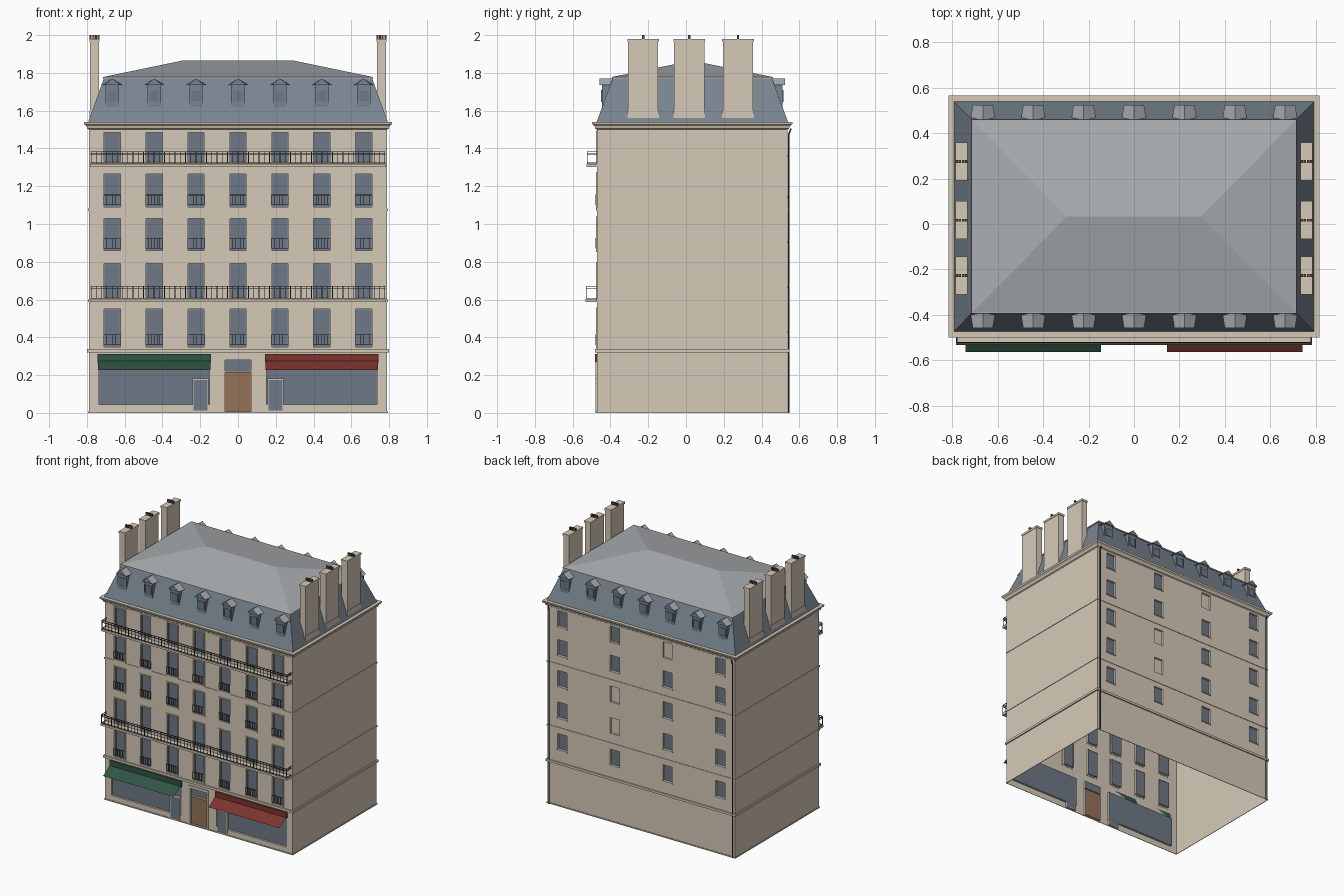
import bpy, bmesh
from mathutils import Vector

cube = bpy.data.objects.get("Cube")
if cube:
    bpy.data.objects.remove(cube, do_unlink=True)


def material(name, r, g, b):
    m = bpy.data.materials.new(name)
    m.use_nodes = True
    m.diffuse_color = (r, g, b, 1)
    m.node_tree.nodes["Principled BSDF"].inputs["Base Color"].default_value = (r, g, b, 1)
    return m


stone = material("limestone", 0.67, 0.59, 0.48)
slate = material("blue slate", 0.19, 0.235, 0.285)
zinc = material("grey zinc", 0.40, 0.42, 0.435)
glass = material("window glass", 0.155, 0.19, 0.24)
wood = material("door wood", 0.30, 0.17, 0.095)
iron = material("dark iron", 0.04, 0.045, 0.05)
green = material("green awning", 0.03, 0.09, 0.062)
red = material("red awning", 0.20, 0.036, 0.026)
clay = material("clay pots", 0.12, 0.07, 0.04)


def finish(name, bm, *mats, fix=True):
    if fix:
        bmesh.ops.recalc_face_normals(bm, faces=bm.faces)
    mesh = bpy.data.meshes.new(name)
    bm.to_mesh(mesh)
    bm.free()
    for m in mats:
        mesh.materials.append(m)
    ob = bpy.data.objects.new(name, mesh)
    bpy.context.collection.objects.link(ob)
    return ob


def boxes(name, mat, items):
    """Join boxes given as (x0, x1, y0, y1, z0, z1)."""
    bm = bmesh.new()
    for x0, x1, y0, y1, z0, z1 in items:
        vs = bmesh.ops.create_cube(bm, size=1)["verts"]
        for v in vs:
            v.co = Vector((x0 if v.co.x < 0 else x1, y0 if v.co.y < 0 else y1,
                           z0 if v.co.z < 0 else z1))
    return finish(name, bm, mat)


def loft(name, mat, rings):
    """Stack rectangles given as (half width, y0, y1, z)."""
    bm = bmesh.new()
    loops = [[bm.verts.new(p) for p in ((-w, a, z), (w, a, z), (w, b, z), (-w, b, z))]
             for w, a, b, z in rings]
    for lo, hi in zip(loops, loops[1:]):
        for i in range(4):
            j = (i + 1) % 4
            bm.faces.new((lo[i], lo[j], hi[j], hi[i]))
    bmesh.ops.remove_doubles(bm, verts=bm.verts, dist=0.0001)
    return finish(name, bm, mat, fix=False)


def wall(name, y, top, out, depth, holes):
    """Wall sheet with recessed openings (x0, x1, z0, z1, material index)."""
    bm = bmesh.new()

    def quad(pts, index=0):
        vs = [bm.verts.new(p) for p in pts]
        bm.faces.new(vs if out < 0 else vs[::-1]).material_index = index

    xs = sorted({-W, W} | {round(x, 4) for h in holes for x in h[:2]})
    zs = sorted({0, top} | {round(z, 4) for h in holes for z in h[2:4]})
    for a, b in zip(xs, xs[1:]):
        for c, d in zip(zs, zs[1:]):
            mx, mz = (a + b) / 2, (c + d) / 2
            if not any(h[0] < mx < h[1] and h[2] < mz < h[3] for h in holes):
                quad(((a, y, c), (b, y, c), (b, y, d), (a, y, d)))
    q = y - out * depth
    for a, b, c, d, index in holes:
        quad(((a, q, c), (b, q, c), (b, q, d), (a, q, d)), index)
        ring = [(a, c), (b, c), (b, d), (a, d)]
        for (x, z), (u, v) in zip(ring, ring[1:] + ring[:1]):
            quad(((x, y, z), (u, y, v), (u, q, v), (x, q, z)))
    bmesh.ops.remove_doubles(bm, verts=bm.verts, dist=0.0001)
    return finish(name, bm, stone, glass, wood, fix=False)


def border(a, b, c, d, t, y0, y1):
    """Four boxes around an opening."""
    return [(a - t, a, y0, y1, c - t, d + t), (b, b + t, y0, y1, c - t, d + t),
            (a, b, y0, y1, d, d + t), (a, b, y0, y1, c - t, c)]


W, F, B, TOP = 0.79, -0.472, 0.538, 1.52
columns = [i * 0.2217 for i in range(-3, 4)]
rows = [(0.35, 0.55), (0.61, 0.79), (0.86, 1.03), (1.09, 1.265), (1.33, 1.485)]

# Front wall with windows, shopfronts and entrance
windows = [(x - 0.043, x + 0.043, lo, hi, 1) for x in columns for lo, hi in rows]
shops = [(-0.735, -0.15, 0.045, 0.27, 1), (0.15, 0.735, 0.045, 0.27, 1)]
entrance = [(-0.07, 0.07, 0.005, 0.215, 2), (-0.07, 0.07, 0.222, 0.28, 1)]
wall("front_wall", F, TOP, -1, 0.015, windows + shops + entrance)

surrounds, sashes = [], []
for a, b, c, d, _ in windows:
    surrounds += border(a, b, c, d, 0.009, F - 0.005, F + 0.002)
    sashes += border(a + 0.004, b - 0.004, c + 0.004, d - 0.004, 0.004, F + 0.009, F + 0.016)
boxes("window_surrounds", stone, surrounds)
boxes("window_sashes", slate, sashes)
boxes("entrance_surround", stone, [
    (-0.082, -0.07, F - 0.006, F, 0, 0.3), (0.07, 0.082, F - 0.006, F, 0, 0.3),
    (-0.07, 0.07, F - 0.006, F, 0.28, 0.3)])

# Shop doors beside the entrance
for side, name in ((-1, "right"), (1, "left")):
    a, b = sorted((side * 0.162, side * 0.235))
    boxes(name + "_shop_door", glass, [(a, b, F - 0.004, F + 0.015, 0.012, 0.175)])
    boxes(name + "_shop_door_frame", stone, border(a, b, 0.012, 0.175, 0.006, F - 0.006, F + 0.015))

# Back wall, with a few blind windows
blind = {(2, 0), (1, 4), (2, 2)}
back_cols = [0.665, 0.2217, -0.2217, -0.665]
blind = {(1, 2), (1, 3), (2, 0)}
tops = [hi for lo, hi in rows[::-1]]
back_holes = [(x - 0.039, x + 0.039, hi - 0.12, hi, 0 if (i, j) in blind else 1)
              for i, x in enumerate(back_cols) for j, hi in enumerate(tops)]
wall("back_wall", B, TOP, 1, 0.015, back_holes)
sills = [(a - 0.006, b + 0.006, B, B + 0.005, c - 0.008, c)
         for a, b, c, d, index in back_holes if index]
boxes("back_sills", stone, sills)

# Side walls
for side, name in ((-1, "right"), (1, "left")):
    bm = bmesh.new()
    pts = [(side * W, F, 0), (side * W, B, 0), (side * W, B, TOP), (side * W, F, TOP)]
    bm.faces.new([bm.verts.new(p) for p in pts[::side]])
    finish(name + "_wall", bm, stone, fix=False)


# String courses and cornice
def course(name, z0, z1, e):
    loft(name, stone, [(W, F, B, z0), (W + e, F - e, B + e, z0),
                       (W + e, F - e, B + e, z1), (W, F, B, z1)])


course("ground_course", 0.32, 0.337, 0.009)
course("lower_course", 0.588, 0.6, 0.004)
course("upper_course", 1.07, 1.082, 0.004)
course("plinth", 0, 0.008, 0.004)
loft("cornice", stone, [(W + e, F - e, B + e, z) for e, z in (
    (0, 1.5), (0.008, 1.505), (0.012, 1.518), (0.024, 1.528), (0.027, 1.541), (0, 1.541))])

# Mansard and hipped top
loft("mansard_slope", slate, [(0.793, -0.473, 0.54, 1.54), (0.71, -0.388, 0.455, 1.772)])
loft("roof_rim", zinc, [(0.70, -0.38, 0.447, 1.77), (0.715, -0.393, 0.46, 1.77),
                        (0.715, -0.393, 0.46, 1.779), (0.71, -0.388, 0.455, 1.779)])
loft("hipped_roof", zinc, [(0.71, -0.388, 0.455, 1.779), (0.295, 0.033, 0.033, 1.865)])

# Dormers
for out, edge, name in ((-1, F, "front"), (1, B, "back")):
    face, inner = edge - out * 0.028, edge - out * 0.09
    y0, y1 = sorted((face, inner))
    boxes(name + "_dormer_walls", slate,
          [(x - 0.036, x + 0.036, y0, y1, 1.61, 1.737) for x in columns])
    p0, p1 = sorted((face, face + out * 0.003))
    boxes(name + "_dormer_panes", glass,
          [(x - 0.023, x + 0.023, p0, p1, 1.65, 1.705) for x in columns])
    trim = []
    for x in columns:
        trim += border(x - 0.023, x + 0.023, 1.65, 1.705, 0.004, *sorted((face, face + out * 0.005)))
    boxes(name + "_dormer_frames", slate, trim)
    bm = bmesh.new()
    for x in columns:
        tip, end = face + out * 0.014, edge - out * 0.088
        f = [bm.verts.new(p) for p in ((x - 0.044, tip, 1.735), (x, tip, 1.77), (x + 0.044, tip, 1.735))]
        k = [bm.verts.new(p) for p in ((x - 0.056, end, 1.735), (x, end, 1.77), (x + 0.056, end, 1.735))]
        for i, j in ((0, 1), (1, 2), (2, 0)):
            bm.faces.new((f[i], f[j], k[j], k[i]))
        bm.faces.new(f).material_index = 1
        bm.faces.new(k)
    finish(name + "_dormer_roofs", bm, zinc, slate)

# Chimneys and pots
for side, name in ((-1, "right"), (1, "left")):
    stacks, pots = [], []
    for y in (-0.227, 0.017, 0.275):
        a, b = sorted((side * 0.735, side * 0.783))
        stacks += [(a, b, y - 0.08, y + 0.08, 1.56, 1.97),
                   (a - 0.003, b + 0.003, y - 0.084, y + 0.084, 1.965, 1.98),
                   (a - 0.003, b + 0.003, y - 0.084, y + 0.084, 1.56, 1.6)]
        pots += [(x - 0.0055, x + 0.0055, y - 0.006, y + 0.006, 1.978, 2.0)
                 for x in [side * (0.738 + 0.014 * i) for i in range(4)]]
    boxes(name + "_chimneys", stone, stacks)
    boxes(name + "_chimney_pots", clay, pots)

# Long balconies
for z, rail, reach, name in ((0.587, 0.672, -0.532, "lower"), (1.303, 1.385, -0.526, "upper")):
    boxes(name + "_balcony_slab", stone, [(-0.783, 0.783, reach, F, z, z + 0.015)])
    bars = []
    for h in (rail, rail - 0.013, z + 0.022):
        bars.append((-0.78, 0.78, reach + 0.002, reach + 0.006, h - 0.004, h))
        bars += [(x - 0.002, x + 0.002, reach + 0.002, F, h - 0.004, h) for x in (-0.778, 0.778)]
    count = 56
    for i in range(count + 1):
        x = -0.778 + 1.556 * i / count
        bars.append((x - 0.0015, x + 0.0015, reach + 0.002, reach + 0.005, z + 0.015, rail))
    boxes(name + "_balcony_railing", iron, bars)

# Window guards on the other floors
guards = []
for x in columns:
    for lo, hi in (rows[0], rows[2], rows[3]):
        for h in (lo + 0.01, lo + 0.062):
            guards.append((x - 0.046, x + 0.046, F - 0.009, F - 0.006, h, h + 0.003))
        guards += [(x + d * 0.015 - 0.001, x + d * 0.015 + 0.001, F - 0.009, F - 0.006, lo + 0.01, lo + 0.065)
                   for d in range(-3, 4)]
boxes("window_guards", iron, guards)

# Awnings: cassette and sloping canvas
for side, mat, name in ((-1, green, "right"), (1, red, "left")):
    a, b = sorted((side * 0.142, side * 0.745))
    boxes(name + "_awning_cassette", mat, [(a, b, F - 0.009, F, 0.27, 0.313)])
    bm = bmesh.new()
    a, b = a + 0.004, b - 0.004
    bm.faces.new([bm.verts.new(p) for p in (
        (a, -0.563, 0.226), (b, -0.563, 0.226), (b, F - 0.007, 0.275), (a, F - 0.007, 0.275))])
    finish(name + "_awning_canvas", bm, mat, fix=False)

# Rain pipes at the back corners
for x, name in ((-0.772, "right"), (0.772, "left")):
    curve = bpy.data.curves.new(name + "_rain_pipe", "CURVE")
    curve.dimensions = "3D"
    curve.bevel_depth = 0.005
    curve.bevel_resolution = 1
    path = curve.splines.new("POLY")
    path.points.add(2)
    for p, (y, z) in zip(path.points, ((B + 0.006, 0), (B + 0.006, 1.475), (B + 0.018, 1.505))):
        p.co = (x, y, z, 1)
    curve.materials.append(iron)
    bpy.context.collection.objects.link(bpy.data.objects.new(name + "_rain_pipe", curve))
